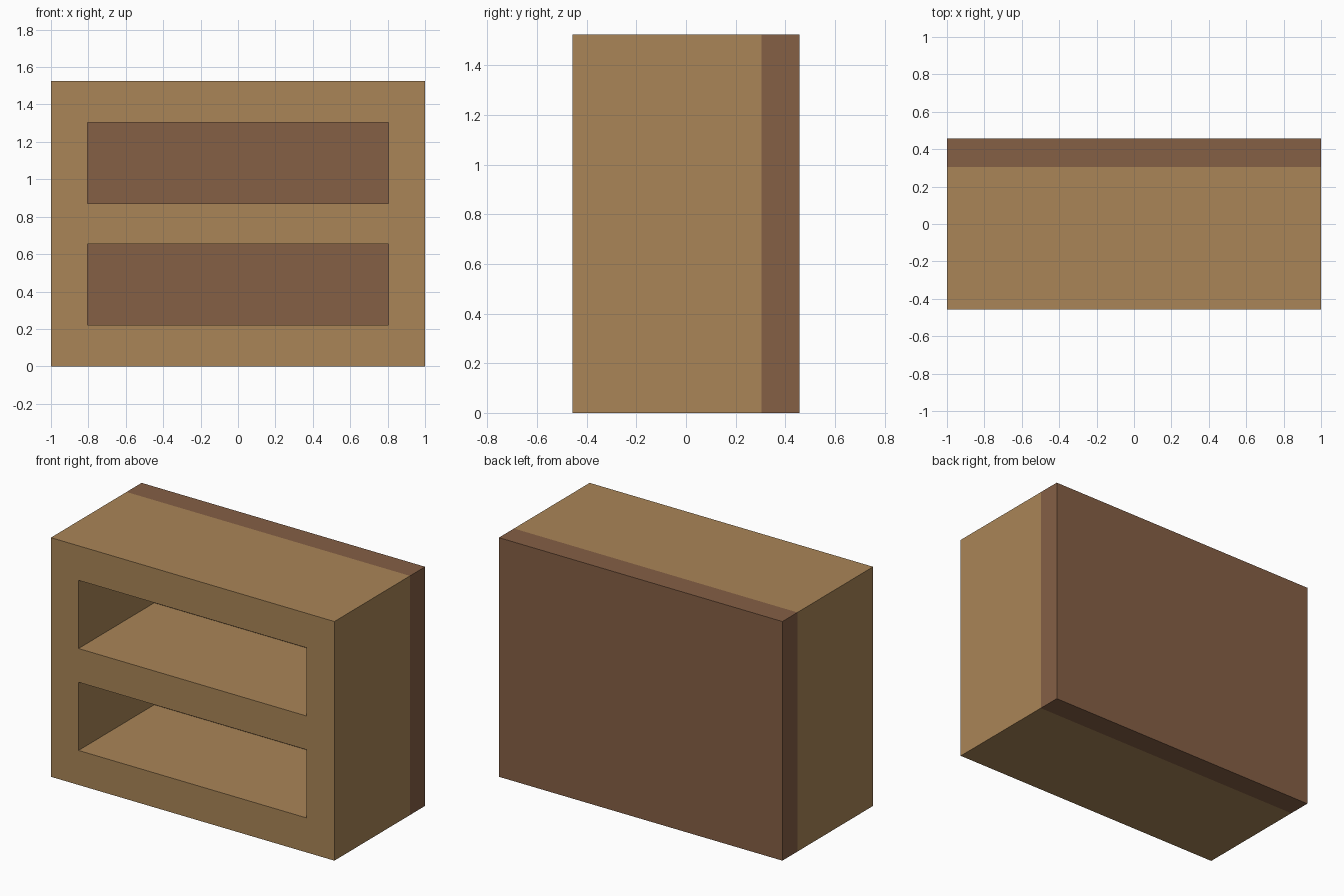
import bpy, bmesh
from mathutils import Vector

if "Cube" in bpy.data.objects:
    bpy.data.objects.remove(bpy.data.objects["Cube"])

FRONT, PANEL, BACK = -0.457, 0.305, 0.457
HEIGHT = 1.525
XS = [-1, -0.805, 0.805, 1]
ZS = [0, 0.22, 0.655, 0.87, 1.305, HEIGHT]


def material(name, rgb):
    m = bpy.data.materials.new(name)
    m.diffuse_color = (*rgb, 1)
    m.use_nodes = True
    m.node_tree.nodes["Principled BSDF"].inputs["Base Color"].default_value = m.diffuse_color
    return m


def finish(name, bm, mat):
    bmesh.ops.recalc_face_normals(bm, faces=bm.faces[:])
    me = bpy.data.meshes.new(name)
    bm.to_mesh(me)
    bm.free()
    me.materials.append(mat)
    ob = bpy.data.objects.new(name, me)
    bpy.context.collection.objects.link(ob)
    return ob


# Cabinet frame: front grid with two cells left open, extruded backwards
bm = bmesh.new()
grid = [[bm.verts.new((x, FRONT, z)) for z in ZS] for x in XS]
for i in range(len(XS) - 1):
    for j in range(len(ZS) - 1):
        if i == 1 and j in (1, 3):
            continue
        bm.faces.new((grid[i][j], grid[i + 1][j],
                      grid[i + 1][j + 1], grid[i][j + 1]))
ext = bmesh.ops.extrude_face_region(bm, geom=bm.faces[:], use_keep_orig=True)
bmesh.ops.translate(bm, vec=Vector((0, PANEL - FRONT, 0)),
                    verts=[g for g in ext["geom"]
                           if isinstance(g, bmesh.types.BMVert)])
finish("cabinet_frame", bm, material("light_wood", (0.40, 0.235, 0.095)))

# Thick back panel closing both compartments
bm = bmesh.new()
bmesh.ops.create_cube(bm, size=1)
bmesh.ops.scale(bm, vec=(2, BACK - PANEL, HEIGHT), verts=bm.verts[:])
bmesh.ops.translate(bm, vec=(0, (PANEL + BACK) / 2, HEIGHT / 2),
                    verts=bm.verts[:])
finish("back_panel", bm, material("dark_wood", (0.235, 0.115, 0.06)))
